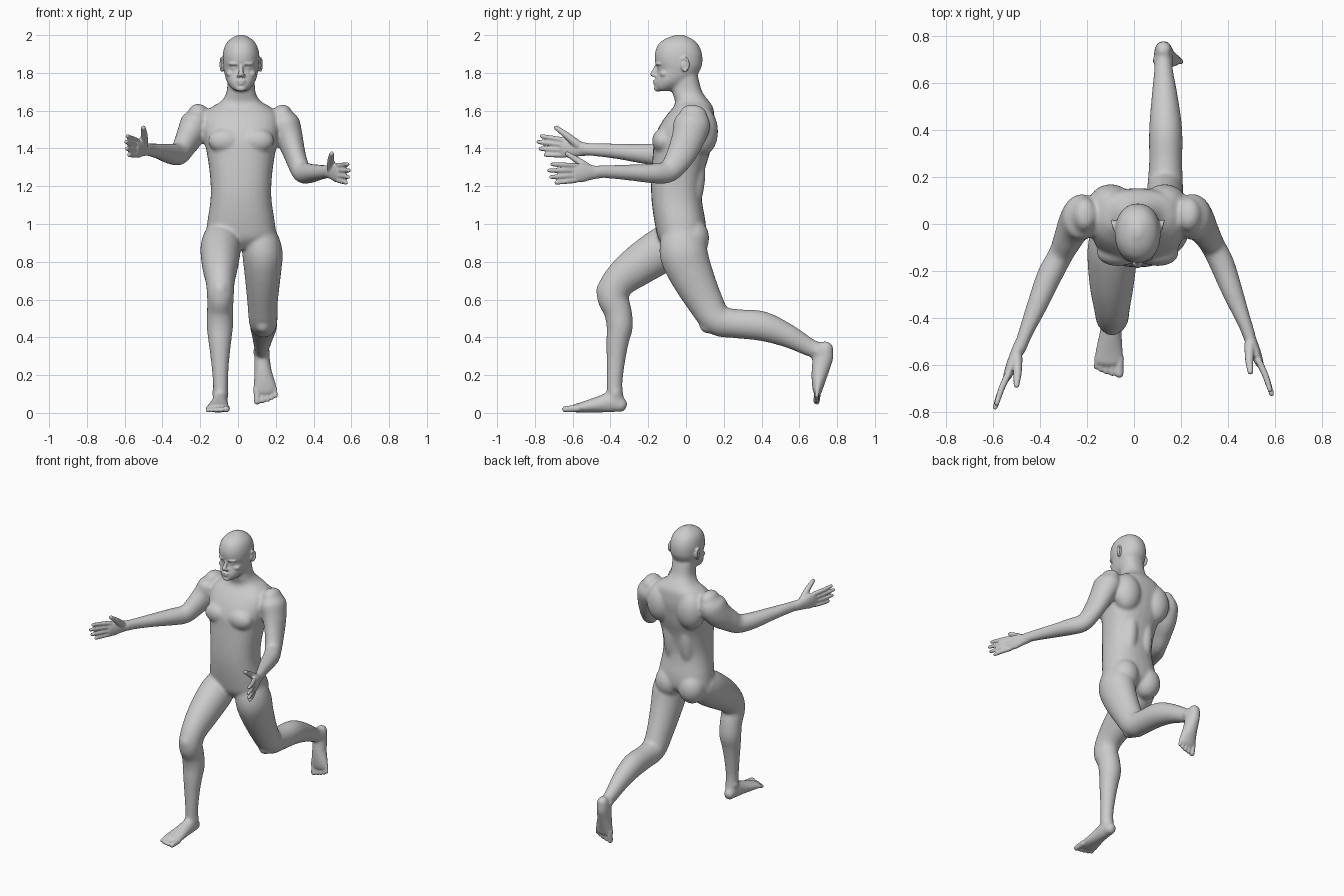
import bpy, bmesh, math
from mathutils import Vector, Matrix

CX = 0.016  # body centre line


def make(name, bm):
    bmesh.ops.recalc_face_normals(bm, faces=bm.faces)
    me = bpy.data.meshes.new(name)
    bm.to_mesh(me)
    bm.free()
    ob = bpy.data.objects.new(name, me)
    bpy.context.collection.objects.link(ob)
    return ob


def spline(rows, n=4):
    out = []
    for i in range(len(rows) - 1):
        p0, p1, p2 = rows[max(i - 1, 0)], rows[i], rows[i + 1]
        p3 = rows[min(i + 2, len(rows) - 1)]
        for k in range(n):
            t = k / n
            out.append([0.5 * (2 * b + (c - a) * t + (2 * a - 5 * b + 4 * c - d) * t * t
                               + (3 * b - a - 3 * c + d) * t ** 3)
                        for a, b, c, d in zip(p0, p1, p2, p3)])
    return out + [list(rows[-1])]


def loft(name, rows, flat=False, power=2.0, seg=28):
    """Tube through (x, y, z, side radius, depth radius); flat keeps rings level."""
    rows = spline(rows)
    if not flat:  # rounded ends
        def cap(end, prev):
            d = (Vector(end[:3]) - Vector(prev[:3])).normalized()
            r = min(end[3:])
            return [list(Vector(end[:3]) + d * r * o) + [end[3] * s, end[4] * s]
                    for o, s in ((0.45, 0.87), (0.75, 0.62), (0.9, 0.3))]
        rows = cap(rows[0], rows[1])[::-1] + rows + cap(rows[-1], rows[-2])
    bm = bmesh.new()
    rings = []
    for i, r in enumerate(rows):
        t = Vector(rows[min(i + 1, len(rows) - 1)][:3]) - Vector(rows[max(i - 1, 0)][:3])
        t = Vector((0, 0, 1)) if flat else t.normalized()
        a = Vector((1, 0, 0))
        a = (a - t * a.dot(t)).normalized()
        b = t.cross(a)
        ring = []
        for k in range(seg):
            w = 2 * math.pi * k / seg
            c, s = math.cos(w), math.sin(w)
            c = math.copysign(abs(c) ** (2 / power), c)
            s = math.copysign(abs(s) ** (2 / power), s)
            ring.append(bm.verts.new(Vector(r[:3]) + a * (c * r[3]) + b * (s * r[4])))
        rings.append(ring)
    for p, q in zip(rings, rings[1:]):
        for k in range(seg):
            bm.faces.new((p[k], p[(k + 1) % seg], q[(k + 1) % seg], q[k]))
    bm.faces.new(rings[0])
    bm.faces.new(rings[-1])
    return make(name, bm)


def ball(name, loc, size, rot_x=0.0, rot_z=0.0):
    bm = bmesh.new()
    m = (Matrix.Translation(loc) @ Matrix.Rotation(rot_z, 4, 'Z')
         @ Matrix.Rotation(rot_x, 4, 'X') @ Matrix.Diagonal((*size, 1)))
    bmesh.ops.create_uvsphere(bm, u_segments=24, v_segments=16, radius=1, matrix=m)
    return make(name, bm)


def skin(name, parts, voxel, smooth):
    """Fuse parts into one smooth surface."""
    bpy.ops.object.select_all(action='DESELECT')
    for o in parts:
        o.select_set(True)
    ob = bpy.context.view_layer.objects.active = parts[0]
    bpy.ops.object.join()
    ob.name = name
    m = ob.modifiers.new("fuse", 'REMESH')
    m.mode, m.voxel_size, m.use_smooth_shade = 'VOXEL', voxel, True
    s = ob.modifiers.new("soften", 'SMOOTH')
    s.factor, s.iterations = 0.5, smooth
    for mod in ("fuse", "soften"):
        bpy.ops.object.modifier_apply(modifier=mod)
    return ob


def level(rows):
    """(z, front y, back y, half width) -> loft rows"""
    return [(CX, (f + b) / 2, z, w, (b - f) / 2) for z, f, b, w in rows]


body, detail = [], []

# torso and neck
body.append(loft("torso", level([
    (.87, -.10, .05, .09), (.92, -.145, .10, .18), (1.0, -.165, .105, .18),
    (1.1, -.18, .088, .165), (1.18, -.185, .083, .16), (1.28, -.182, .098, .167),
    (1.38, -.175, .128, .182), (1.45, -.168, .142, .197), (1.52, -.14, .152, .205),
    (1.58, -.10, .150, .195), (1.62, -.066, .142, .155), (1.65, -.058, .122, .105),
    (1.70, -.072, .086, .076), (1.78, -.07, .064, .074)]), flat=True, power=2.35))

# head
body.append(loft("head", level([
    (1.703, -.155, -.09, .028), (1.72, -.166, -.04, .052), (1.755, -.166, .02, .076),
    (1.79, -.156, .06, .087), (1.825, -.150, .08, .094), (1.85, -.163, .087, .097),
    (1.90, -.166, .086, .097), (1.95, -.148, .066, .083), (1.98, -.112, .032, .056),
    (1.996, -.07, .0, .028), (2.003, -.05, -.02, .012)]), flat=True, power=2.15))

# muscle masses, mirrored
for s in (-1, 1):
    body += [
        ball("buttock", (CX + s * .088, .035, .925), (.09, .088, .105)),
        ball("chest_muscle", (CX + s * .085, -.125, 1.44), (.09, .055, .065)),
        ball("shoulder_blade", (CX + s * .115, .085, 1.49), (.095, .085, .13)),
        ball("back_muscle", (CX + s * .06, .035, 1.22), (.055, .065, .2), rot_x=-.12),
    ]

# arms
body.append(loft("right_arm", [
    (-.21, .04, 1.585, .055, .075), (-.222, .032, 1.54, .08, .098), (-.25, .0, 1.475, .074, .09),
    (-.28, -.06, 1.42, .062, .075), (-.312, -.13, 1.372, .053, .062), (-.36, -.22, 1.372, .054, .054),
    (-.41, -.34, 1.383, .045, .043), (-.46, -.46, 1.392, .032, .036), (-.488, -.535, 1.396, .027, .034)]))
body.append(loft("left_arm", [
    (.235, .04, 1.58, .055, .075), (.248, .032, 1.53, .08, .098), (.275, .01, 1.45, .07, .088),
    (.303, -.03, 1.36, .057, .076), (.335, -.09, 1.28, .052, .06), (.375, -.17, 1.268, .053, .053),
    (.42, -.29, 1.272, .045, .043), (.467, -.41, 1.277, .032, .036), (.492, -.475, 1.277, .027, .034)]))

# hands
for side, tip in (("right", Vector((-.595, -.79, 1.415))), ("left", Vector((.59, -.733, 1.263)))):
    s = -1 if side == "right" else 1
    dz = .07 if s < 0 else -.04
    d = Vector((s * .365, -.93, dz)).normalized()
    n = Vector((-s * .93, -.365, 0)).normalized()
    up = Vector((0, 0, 1))
    w = tip - d * .272
    body.append(loft(side + "_palm", [
        (*(w - d * .03), .026, .034), (*(w + d * .03), .026, .042),
        (*(w + d * .075), .024, .053), (*(w + d * .125), .018, .052)]))
    for a, b, length in ((.039, .052, .245), (.014, .02, .263), (-.013, -.015, .252), (-.038, -.046, .222)):
        p, q = w + d * .11 + up * a, w + d * length + up * b
        m = (p + q) / 2 - n * .004
        detail.append(loft(side + "_finger", [(*p, .0145, .0145), (*m, .0135, .0135), (*q, .0108, .0108)], seg=14))
    p, m, q = (w + d * x + n * y + up * z
               for x, y, z in ((.03, .008, .018), (.088, .034, .066), (.142, .05, .104)))
    detail.append(loft(side + "_thumb", [(*p, .024, .024), (*m, .0185, .0185), (*q, .0125, .0125)], seg=14))

# front leg and foot
body.append(loft("right_leg", [
    (-.085, -.04, .92, .10, .105), (-.092, -.12, .868, .107, .118), (-.095, -.255, .778, .095, .108),
    (-.094, -.355, .695, .077, .09), (-.093, -.388, .62, .071, .085), (-.095, -.362, .54, .069, .074),
    (-.096, -.351, .46, .070, .070), (-.096, -.362, .38, .061, .06), (-.095, -.371, .28, .049, .05),
    (-.093, -.378, .16, .040, .042), (-.093, -.375, .08, .040, .045)]))
body.append(loft("right_foot", [
    (-.094, -.345, .042, .036, .040), (-.095, -.39, .056, .041, .055), (-.099, -.46, .045, .047, .044),
    (-.105, -.54, .031, .060, .030), (-.107, -.59, .024, .064, .022)]))

# back leg and foot
body.append(loft("left_leg", [
    (.12, -.025, .91, .10, .115), (.13, -.012, .84, .107, .127), (.131, .025, .74, .097, .117),
    (.13, .10, .59, .081, .096), (.133, .165, .493, .076, .083), (.135, .26, .473, .071, .077),
    (.135, .40, .46, .071, .079), (.131, .535, .41, .057, .063), (.126, .65, .349, .041, .048),
    (.125, .70, .33, .038, .045)]))
body.append(loft("left_foot", [
    (.125, .742, .345, .036, .040), (.126, .727, .30, .041, .055), (.132, .710, .22, .047, .046),
    (.141, .699, .15, .060, .033), (.144, .696, .11, .064, .023)]))

# toes: across offset, length past the ball of the foot, radius
for off, length, r in ((.046, .062, .0185), (.017, .058, .0145), (-.008, .052, .0135),
                       (-.031, .043, .0125), (-.051, .032, .012)):
    x = -.107 + off
    detail.append(loft("right_toe", [
        (x, -.57, .024, r, r), (x, -.57 - length / 2, .022, r * .92, r),
        (x - .002, -.578 - length, r + .001, r, r * .9)], seg=14))
    x = .144 - off
    detail.append(loft("left_toe", [
        (x, .696, .13, r, r), (x + .002, .695, .13 - length / 2, r * .92, r),
        (x + .004, .691, .122 - length, r, r * .9)], seg=14))

# kneecaps and ankle bones
body.append(ball("right_kneecap", (-.094, -.435, .655), (.042, .04, .055), rot_x=-.3))
body.append(ball("left_kneecap", (.132, .12, .462), (.042, .05, .042)))
for s in (-1, 1):
    body.append(ball("ankle_bone", (-.093 + s * .032, -.372, .105), (.014, .02, .02)))
    body.append(ball("ankle_bone", (.125 + s * .032, .70, .325), (.014, .02, .02)))

# face
detail.append(loft("nose", [
    (CX, -.146, 1.845, .012, .014), (CX, -.160, 1.818, .011, .014), (CX, -.176, 1.793, .015, .014)], seg=16))
detail += [
    ball("upper_lip", (CX, -.160, 1.757), (.026, .015, .008)),
    ball("lower_lip", (CX, -.159, 1.743), (.022, .015, .008)),
    ball("chin", (CX, -.148, 1.717), (.028, .022, .016)),
]
for s in (-1, 1):
    detail += [
        ball("nostril", (CX + s * .014, -.164, 1.785), (.010, .014, .009)),
        ball("brow", (CX + s * .036, -.145, 1.848), (.032, .016, .009), rot_z=s * .3),
        ball("eye", (CX + s * .035, -.131, 1.824), (.017, .016, .010)),
        ball("cheek", (CX + s * .053, -.115, 1.795), (.026, .024, .018)),
        ball("ear", (CX + s * .096, -.006, 1.842), (.010, .022, .034), rot_x=-.15, rot_z=s * .3),
        loft("ear_rim", [(CX + s * (.103 + .005 * math.cos(t)), -.008 + .022 * math.cos(t),
                          1.845 + .034 * math.sin(t), .007, .006)
                         for t in (i * .55 - 1.6 for i in range(8))], seg=10),
    ]

# fuse the large forms first, then add the fine ones
base = skin("body", body, .009, 9)
figure = skin("human_figure", [base] + detail, .0056, 2)
bpy.ops.object.shade_smooth()
